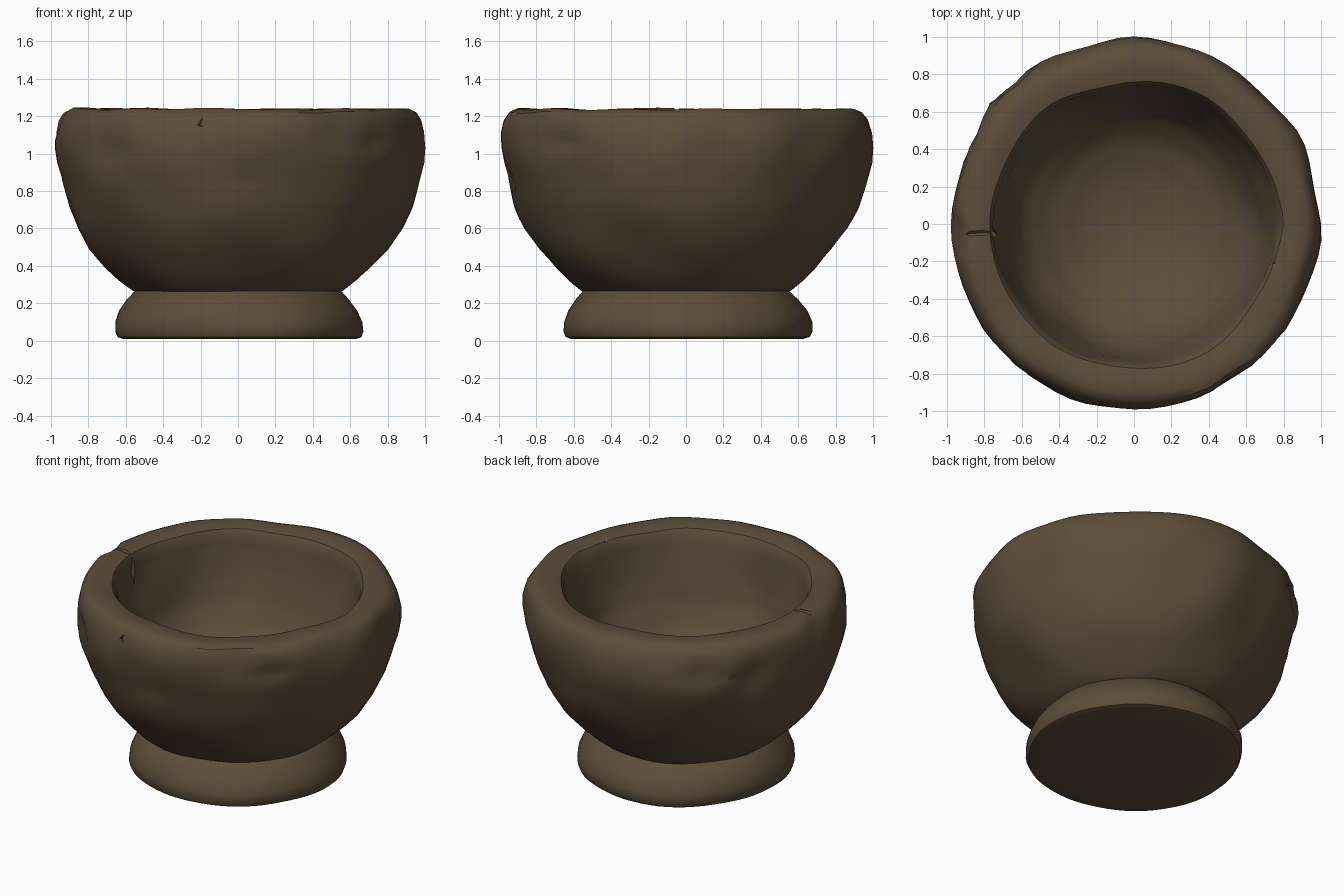
import bpy, bmesh, math
from mathutils import Vector, noise

if "Cube" in bpy.data.objects:
    bpy.data.objects.remove(bpy.data.objects["Cube"])

SEG = 72

stone = bpy.data.materials.new("dark_brown_stone")
stone.diffuse_color = (0.107, 0.075, 0.042, 1)
stone.use_nodes = True
stone.node_tree.nodes["Principled BSDF"].inputs["Base Color"].default_value = stone.diffuse_color

# Worn patches: centre, radius, depth pushed inward
DENTS = [
    ((0.72, -0.66, 1.06), 0.08, 0.035),
    ((0.04, -0.95, 0.87), 0.08, 0.015),
    ((-0.70, -0.72, 1.00), 0.13, 0.03),
    ((-0.66, 0.76, 1.06), 0.14, 0.04),
    ((-0.84, 0.50, 1.00), 0.14, 0.03),
    ((-0.97, -0.05, 1.20), 0.13, 0.04),
    ((0.55, -0.86, 1.15), 0.16, 0.02),
    ((0.75, 0.02, 1.22), 0.10, -0.01),
]


def refine(points, step):
    """Subdivide a profile so no span is longer than step."""
    out = [points[0]]
    for (r0, z0), (r1, z1) in zip(points, points[1:]):
        n = max(1, math.ceil(math.hypot(r1 - r0, z1 - z0) / step))
        out += [(r0 + (r1 - r0) * i / n, z0 + (z1 - z0) * i / n) for i in range(1, n + 1)]
    return out


def weather(co, amount):
    """Hand-carved wobble and worn patches."""
    radial = Vector((co.x, co.y, 0))
    if radial.length < 0.05:
        return co
    radial.normalize()
    shift = amount * noise.noise(co * 2.6 + Vector((3.1, 1.7, 5.2)))
    for centre, size, depth in DENTS:
        d = (co - Vector(centre)).length / size
        if d < 1:
            shift -= depth * (1 - d * d)
    lift = 0.012 * noise.noise(co * 3.2) if co.z > 1.15 else 0
    return co + radial * shift + Vector((0, 0, lift))


def lathe(name, profile, amount, step):
    """Revolve a profile whose two ends lie on the axis."""
    bm = bmesh.new()
    pts = refine(profile, step)
    first = bm.verts.new((0, 0, pts[0][1]))
    last = bm.verts.new((0, 0, pts[-1][1]))
    rings = []
    for r, z in pts[1:-1]:
        ring = []
        for i in range(SEG):
            a = 2 * math.pi * i / SEG
            ring.append(bm.verts.new(weather(Vector((r * math.cos(a), r * math.sin(a), z)), amount)))
        rings.append(ring)
    for i in range(SEG):
        j = (i + 1) % SEG
        bm.faces.new((first, rings[0][j], rings[0][i]))
        bm.faces.new((last, rings[-1][i], rings[-1][j]))
        for lo, hi in zip(rings, rings[1:]):
            bm.faces.new((lo[i], lo[j], hi[j], hi[i]))
    bmesh.ops.recalc_face_normals(bm, faces=bm.faces)
    me = bpy.data.meshes.new(name)
    bm.to_mesh(me)
    bm.free()
    me.materials.append(stone)
    ob = bpy.data.objects.new(name, me)
    bpy.context.collection.objects.link(ob)
    return ob


def cut(target, loc, size, rot):
    """Cut a box-shaped chip or crack out of the target."""
    bpy.ops.mesh.primitive_cube_add(size=1, location=loc, rotation=[math.radians(a) for a in rot])
    box = bpy.context.object
    box.name = "chip_cutter"
    box.scale = size
    box.hide_render = True
    box.data.materials.append(stone)
    bpy.context.view_layer.objects.active = target
    mod = target.modifiers.new("chip", 'BOOLEAN')
    mod.operation = 'DIFFERENCE'
    mod.solver = 'EXACT'
    mod.object = box
    bpy.ops.object.modifier_apply(modifier=mod.name)
    bpy.data.objects.remove(box)


# Foot ring
foot = lathe("foot", [
    (0, 0.01), (0.62, 0.01), (0.65, 0.02), (0.663, 0.05), (0.66, 0.10), (0.635, 0.16),
    (0.59, 0.22), (0.545, 0.268), (0.50, 0.29), (0, 0.29)], 0.025, 0.12)

# Bowl: outer wall, rim, hollow inside
bowl = lathe("bowl", [
    (0, 0.25), (0.50, 0.25), (0.555, 0.268), (0.63, 0.325), (0.70, 0.39), (0.79, 0.49),
    (0.86, 0.60), (0.91, 0.71), (0.95, 0.83), (0.983, 0.95), (0.99, 1.03), (0.985, 1.11),
    (0.968, 1.18), (0.94, 1.22), (0.90, 1.238), (0.82, 1.238), (0.765, 1.225),
    (0.745, 1.19), (0.735, 1.10), (0.71, 0.95), (0.66, 0.79), (0.58, 0.65),
    (0.46, 0.54), (0.30, 0.47), (0.15, 0.44), (0, 0.43)], 0.035, 0.08)

# Cracks and chips in the rim
cut(bowl, (-0.85, -0.05, 1.24), (0.34, 0.022, 0.022), (45, 0, 4))
cut(bowl, (-0.745, -0.05, 1.15), (0.03, 0.03, 0.22), (0, 6, 45))
cut(bowl, (-1.0, -0.07, 1.25), (0.14, 0.16, 0.14), (12, 45, 5))
cut(bowl, (-0.18, -0.975, 1.19), (0.025, 0.05, 0.10), (20, 8, 45))
cut(bowl, (0.72, -0.22, 1.235), (0.07, 0.03, 0.03), (45, 0, 20))

for ob in (foot, bowl):
    bpy.ops.object.select_all(action='DESELECT')
    ob.select_set(True)
    bpy.context.view_layer.objects.active = ob
    bpy.ops.object.shade_smooth_by_angle(angle=math.radians(35))
